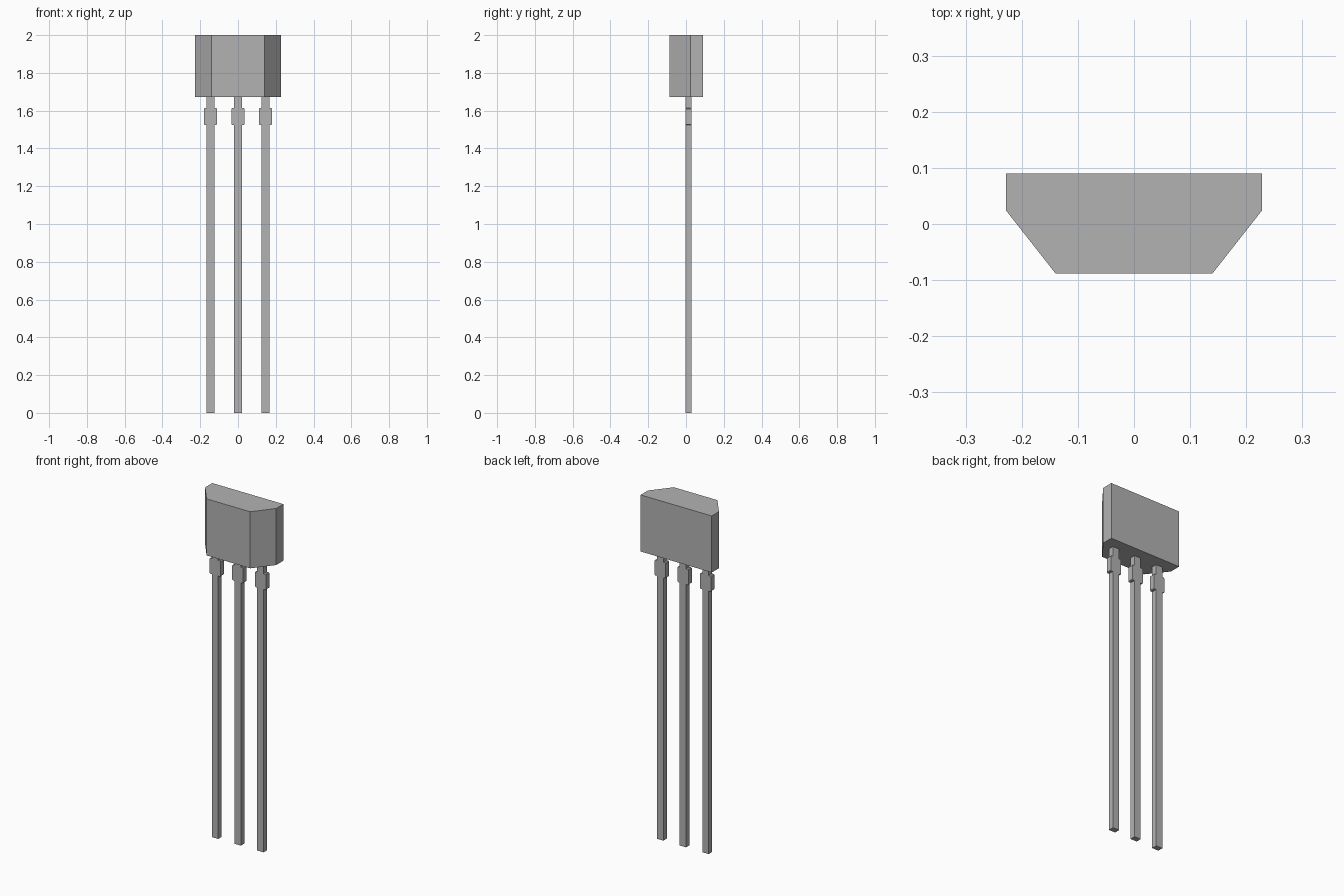
import bpy
import bmesh
from mathutils import Vector

cube = bpy.data.objects.get("Cube")
if cube:
    bpy.data.objects.remove(cube, do_unlink=True)

grey = bpy.data.materials.new("plain grey")
grey.use_nodes = True
colour = (0.45, 0.45, 0.45, 1)
grey.diffuse_color = colour
grey.node_tree.nodes["Principled BSDF"].inputs["Base Color"].default_value = colour


def mirrored(half):
    """Close a symmetric outline from its +x half."""
    return half + [(-x, v) for x, v in reversed(half)]


def prism(name, outline, to_3d, direction, location=(0, 0, 0)):
    """Extrude a flat outline into a solid."""
    bm = bmesh.new()
    face = bm.faces.new([bm.verts.new(to_3d(u, v)) for u, v in outline])
    result = bmesh.ops.extrude_face_region(bm, geom=[face])
    moved = [g for g in result["geom"] if isinstance(g, bmesh.types.BMVert)]
    bmesh.ops.translate(bm, verts=moved, vec=Vector(direction))
    bmesh.ops.recalc_face_normals(bm, faces=bm.faces)
    mesh = bpy.data.meshes.new(name)
    bm.to_mesh(mesh)
    bm.free()
    mesh.materials.append(grey)
    obj = bpy.data.objects.new(name, mesh)
    obj.location = location
    bpy.context.collection.objects.link(obj)
    return obj


# Moulded body with slanted front corners
body_bottom, top = 1.672, 2.0
body_half = [(0.14, -0.088), (0.228, 0.024), (0.228, 0.09)]
prism("body", mirrored(body_half), lambda x, y: (x, y, body_bottom),
      (0, 0, top - body_bottom))

# Three flat leads, each widened by a shoulder with clipped corners
w, s, c = 0.0205, 0.035, 0.004
low, high = 1.524, 1.614
lead_half = [(w, 0), (w, low), (s - c, low), (s, low + c),
             (s, high - c), (s - c, high), (w, high), (w, body_bottom)]
thickness, pitch = 0.032, 0.1455
for name, side in (("right_lead", -1), ("middle_lead", 0), ("left_lead", 1)):
    prism(name, mirrored(lead_half), lambda x, z: (x, 0, z),
          (0, thickness, 0), (side * pitch, -0.003, 0))
